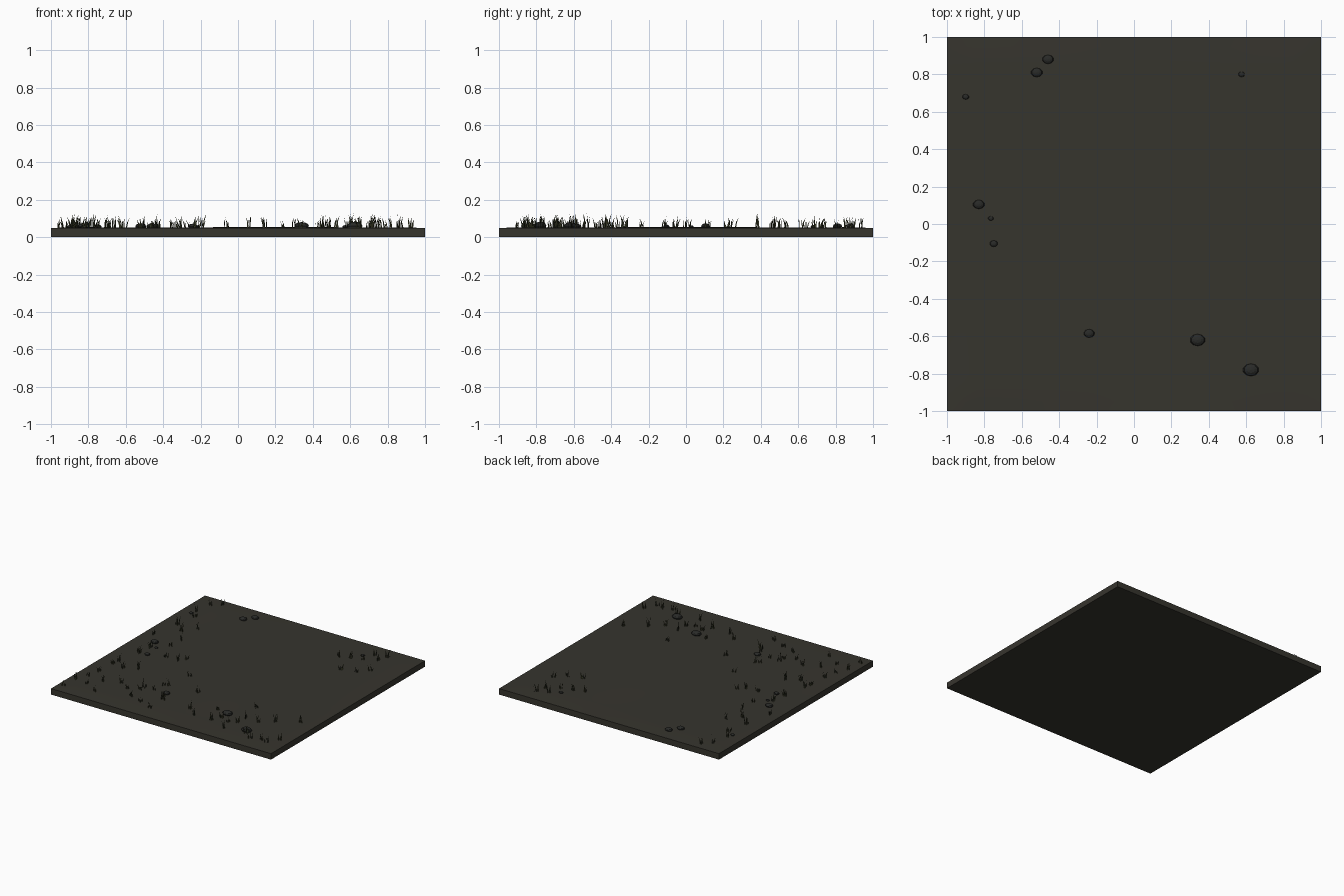
import bpy, bmesh, math, random
from mathutils import Vector, Matrix

if "Cube" in bpy.data.objects:
    bpy.data.objects.remove(bpy.data.objects["Cube"])

random.seed(7)
GROUND = 0.052


def material(name, rgb):
    m = bpy.data.materials.new(name)
    m.diffuse_color = (*rgb, 1)
    m.use_nodes = True
    m.node_tree.nodes["Principled BSDF"].inputs["Base Color"].default_value = m.diffuse_color
    return m


earth = material("dark earth", (0.037, 0.035, 0.027))
stone = material("dark stone", (0.022, 0.023, 0.021))
olive = material("olive grass", (0.050, 0.052, 0.022))
moss = material("dark grass", (0.030, 0.036, 0.018))


def make_object(name, bm, mats):
    me = bpy.data.meshes.new(name)
    bm.to_mesh(me)
    bm.free()
    for m in mats:
        me.materials.append(m)
    ob = bpy.data.objects.new(name, me)
    bpy.context.collection.objects.link(ob)
    return ob


# Ground slab: gently uneven top, straight walls and flat underside
bm = bmesh.new()
bmesh.ops.create_grid(bm, x_segments=40, y_segments=40, size=1)
rim = [e for e in bm.edges if e.is_boundary]
wall = bmesh.ops.extrude_edge_only(bm, edges=rim)["geom"]
lower = [g for g in wall if isinstance(g, bmesh.types.BMVert)]
low_set = set(lower)
for v in bm.verts:
    if v in low_set:
        v.co.z = 0
    else:
        x, y = v.co.x, v.co.y
        fade = min(1, 8 * (1 - max(abs(x), abs(y))))
        v.co.z = 0.049 + fade * (0.003 + 0.002 * math.sin(3 * x + 1) * math.cos(2.6 * y))
bmesh.ops.contextual_create(bm, geom=[e for e in bm.edges if e.is_boundary])
bmesh.ops.recalc_face_normals(bm, faces=bm.faces[:])
slab = make_object("ground_slab", bm, [earth])
for p in slab.data.polygons:
    p.use_smooth = p.normal.z > 0.9

# Stones: flattened, half-sunken pebbles (x, y, radius)
stones = [(-0.52, 0.81, 0.031), (-0.46, 0.88, 0.031), (-0.90, 0.68, 0.018),
          (0.575, 0.80, 0.018), (-0.83, 0.105, 0.031), (-0.765, 0.03, 0.015),
          (-0.75, -0.105, 0.022), (-0.24, -0.585, 0.029), (0.34, -0.62, 0.041),
          (0.625, -0.78, 0.043)]
for x, y, r in stones:
    bm = bmesh.new()
    bmesh.ops.create_uvsphere(bm, u_segments=10, v_segments=6, radius=1)
    bmesh.ops.transform(bm, verts=bm.verts[:], matrix=(
        Matrix.Translation((x, y, GROUND + 0.2 * r)) @ Matrix.Diagonal((r, 0.78 * r, 0.5 * r, 1))))
    make_object("stone", bm, [stone])

# Grass tuft positions
tufts = [(-.95, -.91), (-.94, -.76), (-.90, -.66), (-.88, -.55), (-.87, -.38), (-.86, -.32),
         (-.82, -.12), (-.81, .01), (-.91, .22), (-.87, .46), (-.78, .38), (-.70, .47),
         (-.84, .64), (-.89, .73), (-.86, .88), (-.79, .93), (-.62, -.63), (-.52, -.69),
         (-.43, -.78), (-.44, -.64), (-.44, -.59), (-.32, -.81), (-.20, -.86), (-.35, -.58),
         (-.34, -.48), (-.23, -.64), (-.20, -.69), (-.31, -.46), (-.61, -.06), (-.51, -.06),
         (-.69, .12), (-.69, .25), (-.47, -.01), (-.06, -.43), (.05, -.70), (.14, -.77),
         (.30, -.77), (.24, -.60), (.34, -.70), (.46, -.84), (.42, -.73), (.49, -.70),
         (.49, -.60), (.65, -.81), (.72, -.87), (.45, -.41), (.61, -.60), (.81, -.85),
         (.86, -.86), (.72, -.53), (.92, -.77), (.87, -.42), (-.27, -.24), (.44, .68),
         (.58, .50), (.53, .72), (.70, .54), (.62, .74), (.77, .61), (.65, .85), (.71, .80),
         (.74, .89), (-.82, -.78), (-.75, -.68), (-.70, -.85), (-.77, -.40), (-.66, -.35)]


def add_blade(bm, base, angle, height, width, lean, mat):
    """Thin upright blade that bends within its own vertical plane."""
    d = Vector((math.cos(angle), math.sin(angle), 0))
    up = Vector((0, 0, height))
    mid = base + up * 0.55 + d * lean * 0.35
    pts = [base - d * width, base + d * width, mid + d * width * 0.8,
           base + up + d * lean, mid - d * width * 0.8]
    bm.faces.new([bm.verts.new(p) for p in pts]).material_index = mat


# Grass blades, a few per tuft
bm = bmesh.new()
for x, y in tufts:
    size = random.uniform(0.045, 0.08)
    for i in range(5):
        base = Vector((x + random.uniform(-.014, .014), y + random.uniform(-.014, .014), GROUND - .003))
        add_blade(bm, base, random.uniform(0, math.tau), size * random.uniform(0.55, 1.05),
                  random.uniform(0.003, 0.0045), random.uniform(0.004, 0.02), random.randint(0, 1))
make_object("grass_blades", bm, [olive, moss])
